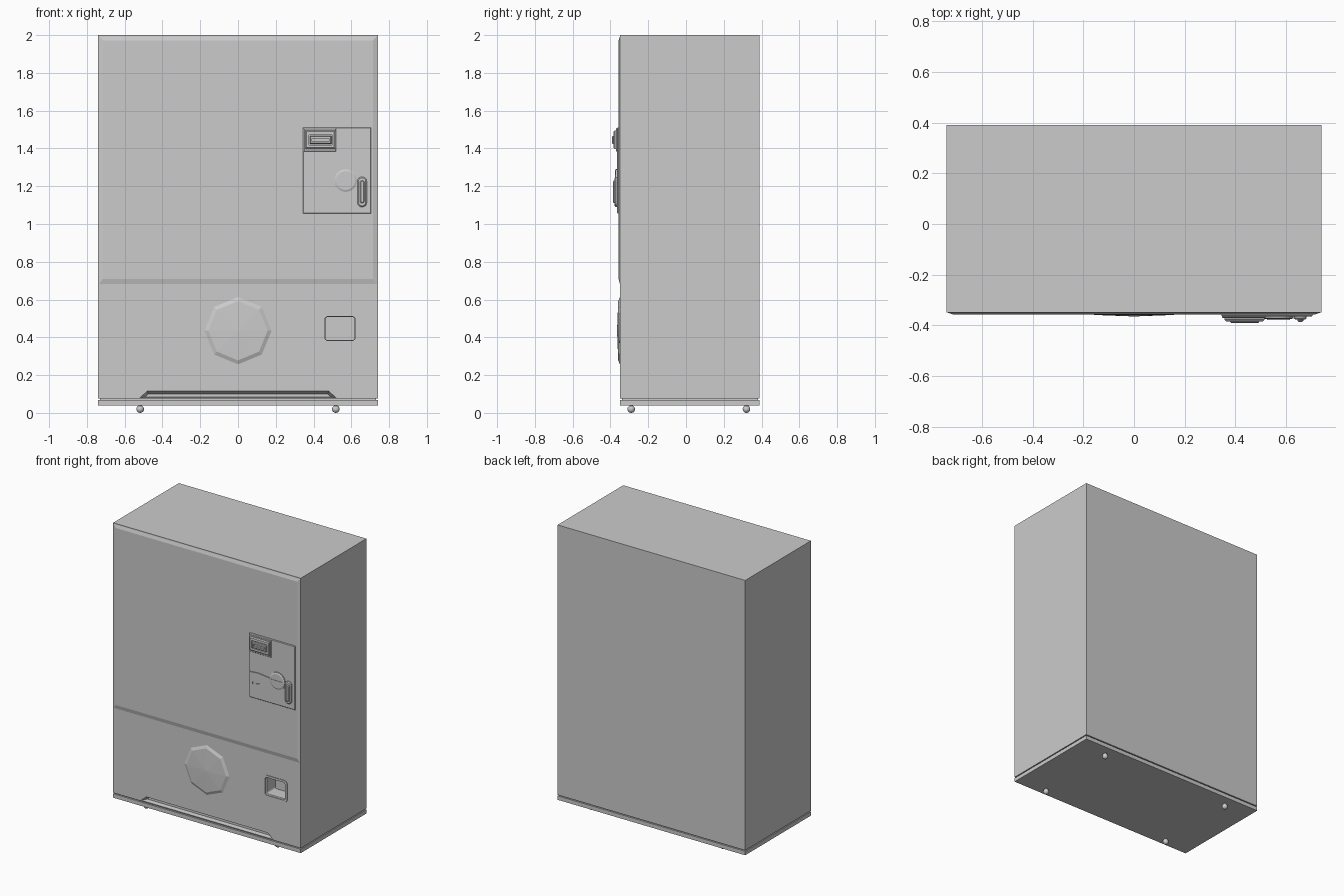
import bpy, bmesh, math

if "Cube" in bpy.data.objects:
    bpy.data.objects.remove(bpy.data.objects["Cube"])


def loft(name, rings):
    """Closed solid through front-view outlines; each ring is (y, [(x, z), ...])."""
    bm = bmesh.new()
    loops = [[bm.verts.new((x, y, z)) for x, z in pts] for y, pts in rings]
    n = len(loops[0])
    for a, b in zip(loops, loops[1:]):
        for i in range(n):
            j = (i + 1) % n
            bm.faces.new((a[i], a[j], b[j], b[i]))
    bm.faces.new(loops[0])
    bm.faces.new(loops[-1])
    bmesh.ops.recalc_face_normals(bm, faces=bm.faces)
    me = bpy.data.meshes.new(name)
    bm.to_mesh(me)
    bm.free()
    ob = bpy.data.objects.new(name, me)
    bpy.context.collection.objects.link(ob)
    return ob


def rect(x0, x1, z0, z1, d=0.0):
    return [(x0 + d, z0 + d), (x1 - d, z0 + d), (x1 - d, z1 - d), (x0 + d, z1 - d)]


def rounded(x0, x1, z0, z1, r, steps=4):
    pts = []
    corners = [(x1 - r, z1 - r), (x0 + r, z1 - r), (x0 + r, z0 + r), (x1 - r, z0 + r)]
    for k, (cx, cz) in enumerate(corners):
        for i in range(steps + 1):
            a = (k + i / steps) * math.pi / 2
            pts.append((cx + r * math.cos(a), cz + r * math.sin(a)))
    return pts


def circle(cx, cz, r, n):
    return [(cx + r * math.sin(math.tau * i / n), cz + r * math.cos(math.tau * i / n))
            for i in range(n)]


def box(name, x0, x1, y0, y1, z0, z1, d=0.0):
    """Box whose front (y0) edge may be chamfered by d."""
    r = rect(x0, x1, z0, z1)
    if d:
        return loft(name, [(y1, r), (y0 + d, r), (y0, rect(x0, x1, z0, z1, d))])
    return loft(name, [(y1, r), (y0, r)])


def cut(target, cutter):
    cutter.hide_render = True
    m = target.modifiers.new("cut", 'BOOLEAN')
    m.object, m.operation, m.solver = cutter, 'DIFFERENCE', 'EXACT'
    bpy.context.view_layer.objects.active = target
    bpy.ops.object.modifier_apply(modifier=m.name)
    bpy.data.objects.remove(cutter)


# Cabinet and plinth, with a thin shadow gap between
cabinet = box("cabinet", -0.74, 0.74, -0.35, 0.39, 0.075, 2.0)
box("plinth_gap", -0.73, 0.73, -0.34, 0.38, 0.06, 0.08)
box("plinth", -0.74, 0.74, -0.35, 0.39, 0.04, 0.068)

# Change-return pocket and toe slot cut into the front
cut(cabinet, loft("pocket_cutter", [
    (-0.40, rounded(0.45, 0.63, 0.375, 0.52, 0.02)),
    (-0.345, rounded(0.45, 0.63, 0.375, 0.52, 0.02)),
    (-0.335, rounded(0.462, 0.618, 0.385, 0.508, 0.015)),
    (-0.24, rounded(0.462, 0.618, 0.385, 0.508, 0.015))]))
slot = [(-0.52, 0.08), (0.52, 0.08), (0.48, 0.115), (-0.48, 0.115)]
slot_in = [(-0.49, 0.085), (0.49, 0.085), (0.475, 0.099), (-0.475, 0.099)]
cut(cabinet, loft("slot_cutter", [(-0.40, slot), (-0.349, slot), (-0.32, slot_in)]))

# Pocket rim
rim = loft("return_pocket_rim", [(-0.345, rounded(0.445, 0.635, 0.37, 0.525, 0.025)),
                                 (-0.354, rounded(0.445, 0.635, 0.37, 0.525, 0.025))])
cut(rim, loft("rim_cutter", [(-0.40, rounded(0.46, 0.62, 0.383, 0.51, 0.016)),
                             (-0.30, rounded(0.46, 0.62, 0.383, 0.51, 0.016))]))

# Large display panel with sloping edge
loft("display_panel", [(-0.345, rect(-0.738, 0.738, 0.68, 1.995)),
                       (-0.35, rect(-0.736, 0.736, 0.682, 1.993)),
                       (-0.357, rect(-0.715, 0.715, 0.71, 1.972))])

# Shallow octagonal boss on the lower front
loft("octagonal_boss", [(-0.345, circle(0, 0.435, 0.178, 8)),
                        (-0.350, circle(0, 0.435, 0.178, 8)),
                        (-0.359, circle(0, 0.435, 0.157, 8)),
                        (-0.365, circle(0, 0.435, 0.003, 8))])

# Payment panel
box("payment_panel", 0.345, 0.705, -0.365, -0.35, 1.055, 1.51, 0.003)
box("note_section", 0.348, 0.52, -0.371, -0.36, 1.383, 1.507, 0.003)

# Note reader with slotted mouth
reader = box("note_reader", 0.357, 0.515, -0.384, -0.365, 1.398, 1.495, 0.006)
cut(reader, box("reader_cutter", 0.376, 0.498, -0.42, -0.376, 1.418, 1.472))
mouth = box("note_mouth", 0.38, 0.494, -0.391, -0.374, 1.424, 1.466, 0.004)
cut(mouth, box("mouth_cutter", 0.392, 0.482, -0.42, -0.380, 1.438, 1.452))

# Sweeping coin plate with a pointed chute
plate = [(0.352, 1.115), (0.44, 1.108), (0.52, 1.125), (0.58, 1.165), (0.62, 1.19),
         (0.60, 1.24), (0.55, 1.245), (0.50, 1.235), (0.42, 1.245), (0.352, 1.24)]
coin_plate = loft("coin_plate", [(-0.36, plate), (-0.372, plate)])
cut(coin_plate, loft("chute_cutter", [
    (-0.40, [(0.375, 1.175), (0.465, 1.185), (0.375, 1.155)]),
    (-0.367, [(0.375, 1.175), (0.465, 1.185), (0.375, 1.155)])]))

# Round coin dial
loft("coin_dial", [(-0.36, circle(0.57, 1.23, 0.06, 24)),
                   (-0.372, circle(0.57, 1.23, 0.06, 24)),
                   (-0.376, circle(0.57, 1.23, 0.05, 24))])
box("dial_slot", 0.525, 0.615, -0.379, -0.374, 1.226, 1.234)

# Door handle: rounded surround with a raised grip
loft("handle_surround", [(-0.36, rounded(0.632, 0.682, 1.09, 1.25, 0.024)),
                         (-0.372, rounded(0.632, 0.682, 1.09, 1.25, 0.024)),
                         (-0.378, rounded(0.638, 0.676, 1.096, 1.244, 0.018))])
loft("handle_grip", [(-0.37, rounded(0.645, 0.669, 1.11, 1.23, 0.011)),
                     (-0.382, rounded(0.645, 0.669, 1.11, 1.23, 0.011)),
                     (-0.386, rounded(0.650, 0.664, 1.115, 1.225, 0.006))])

# Ball feet with short stems
for sx in (-1, 1):
    for y in (-0.29, 0.32):
        x = sx * 0.518
        bpy.ops.mesh.primitive_uv_sphere_add(segments=16, ring_count=10, radius=0.02,
                                             location=(x, y, 0.02))
        bpy.context.object.name = "ball_foot"
        bpy.ops.object.shade_smooth()
        bpy.ops.mesh.primitive_cylinder_add(vertices=12, radius=0.01, depth=0.02,
                                            location=(x, y, 0.038))
        bpy.context.object.name = "foot_stem"
